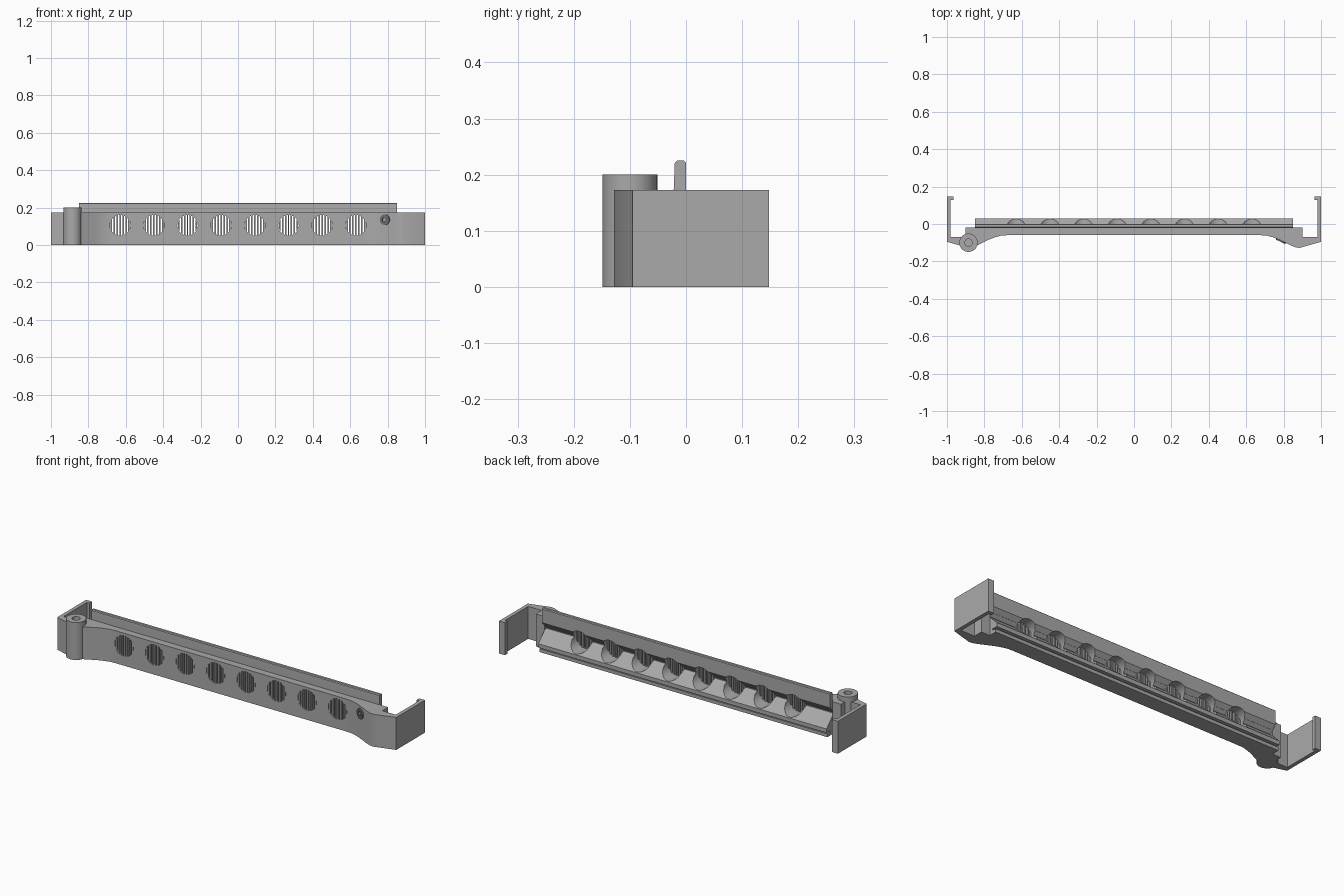
import bpy, bmesh, math
from mathutils import Vector, Matrix

cube = bpy.data.objects.get("Cube")
if cube:
    bpy.data.objects.remove(cube, do_unlink=True)


def material(name, rgb):
    m = bpy.data.materials.new(name)
    m.use_nodes = True
    m.diffuse_color = (*rgb, 1)
    m.node_tree.nodes["Principled BSDF"].inputs["Base Color"].default_value = (*rgb, 1)
    return m


GREY = material("plastic grey", (0.4, 0.4, 0.4))
DARK = material("screw grey", (0.16, 0.16, 0.16))


def finish(name, bm, mat=GREY):
    bmesh.ops.recalc_face_normals(bm, faces=bm.faces)
    mesh = bpy.data.meshes.new(name)
    bm.to_mesh(mesh)
    bm.free()
    ob = bpy.data.objects.new(name, mesh)
    bpy.context.collection.objects.link(ob)
    mesh.materials.append(mat)
    return ob


def prism(name, points, vector, mat=GREY):
    """Extrude a flat outline along a vector."""
    bm = bmesh.new()
    face = bm.faces.new([bm.verts.new(p) for p in points])
    new = bmesh.ops.extrude_face_region(bm, geom=[face])["geom"]
    bmesh.ops.translate(bm, vec=vector, verts=[v for v in new if isinstance(v, bmesh.types.BMVert)])
    return finish(name, bm, mat)


def section(name, profile, half):
    """Extrude a (y, z) profile along x, symmetric about the middle."""
    return prism(name, [(-half, y, z) for y, z in profile], (2 * half, 0, 0))


def cylinders(name, centres, radius, depth, axis, mat=GREY, sides=40):
    bm = bmesh.new()
    turn = Vector((0, 0, 1)).rotation_difference(Vector(axis)).to_matrix().to_4x4()
    for c in centres:
        bmesh.ops.create_cone(bm, cap_ends=True, segments=sides, radius1=radius, radius2=radius,
                              depth=depth, matrix=Matrix.Translation(c) @ turn)
    return finish(name, bm, mat)


def activate(ob):
    bpy.ops.object.select_all(action="DESELECT")
    ob.select_set(True)
    bpy.context.view_layer.objects.active = ob


def cut(ob, cutter):
    mod = ob.modifiers.new("cut", "BOOLEAN")
    mod.operation = "DIFFERENCE"
    mod.solver = "EXACT"
    mod.object = cutter
    activate(ob)
    bpy.ops.object.modifier_apply(modifier=mod.name)


def smooth(ob):
    activate(ob)
    bpy.ops.object.shade_smooth_by_angle(angle=math.radians(30))


HEIGHT = 0.173
HALF = 0.85
VENT_Z, VENT_R = 0.105, 0.055
VENT_X = [s * (0.09 + 0.18 * i) for s in (-1, 1) for i in range(4)]

# Front body with side arms and clip lips, mirrored plan outline
half_plan = [(0, -0.06), (0.68, -0.06), (0.71, -0.062), (0.74, -0.07), (0.77, -0.081),
             (0.84, -0.115), (0.865, -0.125), (0.885, -0.128), (1, -0.095), (1, 0.148),
             (0.965, 0.148), (0.965, 0.128), (0.98, 0.128), (0.98, -0.07), (0.9, -0.07),
             (0.9, -0.02), (0, -0.02)]
plan = half_plan[1:-1] + [(-x, y) for x, y in reversed(half_plan[1:-1])]
body = prism("front_body", [(x, y, 0) for x, y in plan], (0, 0, HEIGHT))

# Upper rail and lower sloped ledge behind the body
rail = section("upper_rail", [(-0.022, 0.125), (0, 0.148), (0, 0.221), (-0.004, 0.225),
                              (-0.016, 0.225), (-0.02, 0.221), (-0.022, 0.17)], HALF)
ledge = section("sloped_ledge", [(-0.022, 0.1), (0.03, 0.047), (0.03, 0.026), (0.0, 0.026),
                                 (0.0, 0.018), (0.022, 0.018), (0.022, 0), (-0.022, 0)], HALF)

# Channel groove and round vent openings
groove = section("groove_cutter", [(0.0, 0.148), (-0.035, 0.11), (-0.035, 0.105), (0.0, 0.078)], HALF)
vents = cylinders("vent_cutter", [(x, 0, VENT_Z) for x in VENT_X], VENT_R, 0.3, (0, 1, 0))
cut(body, groove)
for part in (body, rail, ledge):
    cut(part, vents)
for helper in (groove, vents):
    bpy.data.objects.remove(helper, do_unlink=True)

# Vertical grille bars across each vent
bm = bmesh.new()
PITCH, BAR = 0.0157, 0.008
for cx in VENT_X:
    for i in range(-3, 4):
        dx = i * PITCH
        tall = 2 * math.sqrt(VENT_R ** 2 - dx ** 2) + 0.004
        bmesh.ops.create_cube(bm, size=1, matrix=Matrix.Translation((cx + dx, -0.054, VENT_Z))
                              @ Matrix.Diagonal((BAR, 0.011, tall, 1)))
finish("vent_bars", bm)

# Hinge post with a blind hole in its top
post = cylinders("hinge_post", [(-0.885, -0.1, 0.1)], 0.049, 0.2, (0, 0, 1))
hole = cylinders("hole_cutter", [(-0.885, -0.1, 0.2)], 0.02, 0.05, (0, 0, 1))
cut(post, hole)
bpy.data.objects.remove(hole, do_unlink=True)

# Screw set into the sloped front shoulder
normal = Vector((-0.42, -0.9, 0)).normalized()
seat = Vector((0.787, -0.088, 0.135))
head = cylinders("screw_head", [seat], 0.028, 0.016, normal, DARK, 32)
socket = cylinders("socket_cutter", [seat + normal * 0.01], 0.016, 0.012, normal, DARK, 6)
cut(head, socket)
bpy.data.objects.remove(socket, do_unlink=True)
pin = cylinders("screw_pin", [seat + normal * 0.004], 0.008, 0.008, normal, GREY, 16)

for part in (body, rail, ledge, post, head, pin):
    smooth(part)
